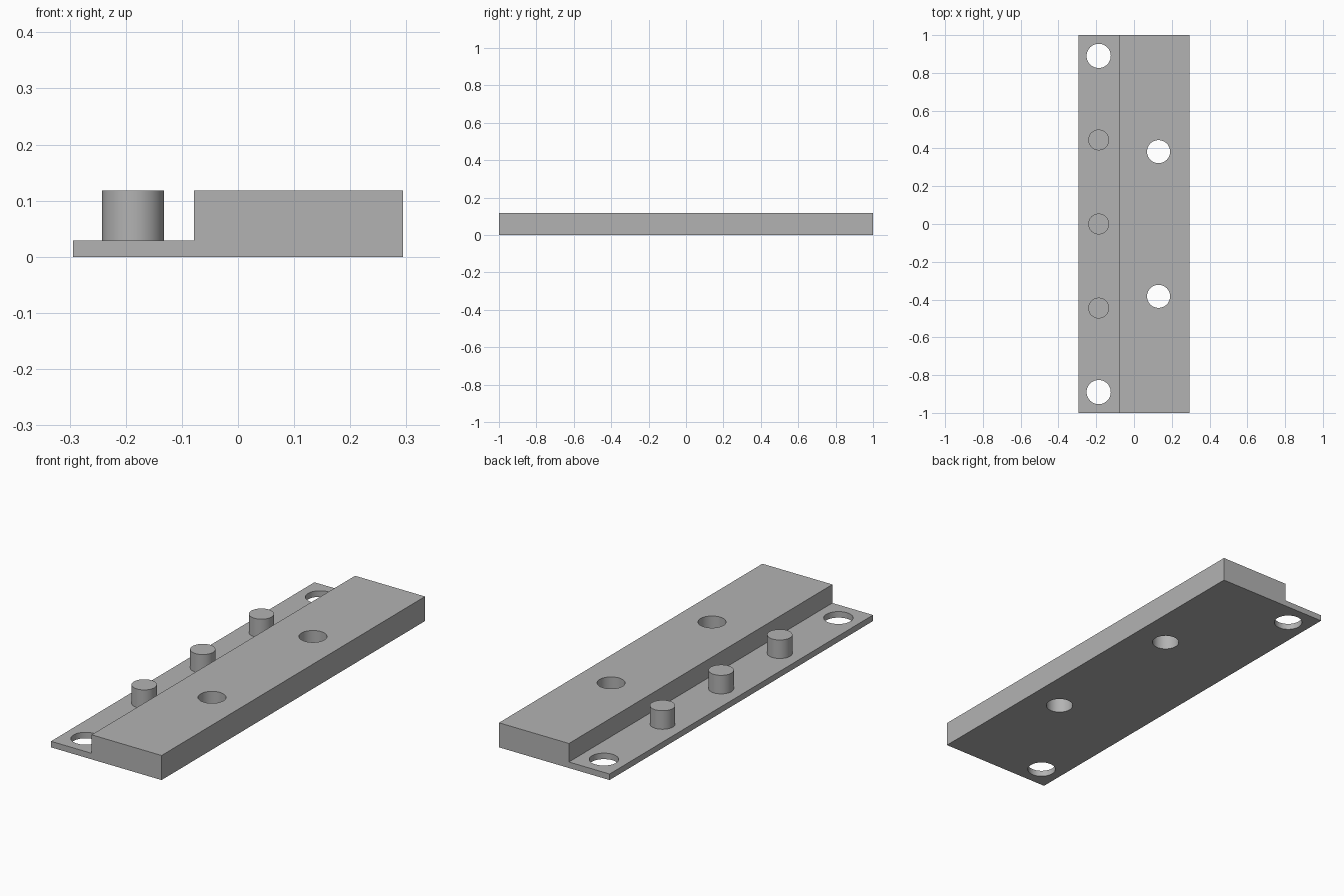
import bpy
import bmesh
from mathutils import Matrix

# Remove the default cube only
default = bpy.data.objects.get("Cube")
if default:
    bpy.data.objects.remove(default, do_unlink=True)

LEFT, RIGHT, STEP = 0.294, -0.294, -0.078
LEDGE, TOP, HALF_LENGTH = 0.029, 0.118, 1.0
ROW_X, BLOCK_HOLE_X = -0.187, 0.13

# Single grey material
grey = bpy.data.materials.new("plain grey")
grey.use_nodes = True
grey.diffuse_color = (0.45, 0.45, 0.45, 1)
grey.node_tree.nodes["Principled BSDF"].inputs["Base Color"].default_value = grey.diffuse_color


def add_object(name, bm):
    bmesh.ops.recalc_face_normals(bm, faces=bm.faces)
    mesh = bpy.data.meshes.new(name)
    bm.to_mesh(mesh)
    bm.free()
    mesh.materials.append(grey)
    obj = bpy.data.objects.new(name, mesh)
    bpy.context.collection.objects.link(obj)
    return obj


def cylinder(name, x, y, radius, bottom, top):
    bm = bmesh.new()
    bmesh.ops.create_cone(
        bm, cap_ends=True, segments=64, radius1=radius, radius2=radius,
        depth=top - bottom, matrix=Matrix.Translation((x, y, (bottom + top) / 2)))
    return add_object(name, bm)


def smooth_sides(obj):
    bpy.ops.object.select_all(action="DESELECT")
    obj.select_set(True)
    bpy.context.view_layer.objects.active = obj
    bpy.ops.object.shade_smooth_by_angle(angle=0.6)


# Stepped bar: thick block with a thin ledge, extruded along its length
profile = [(RIGHT, 0), (LEFT, 0), (LEFT, TOP), (STEP, TOP), (STEP, LEDGE), (RIGHT, LEDGE)]
bm = bmesh.new()
face = bm.faces.new([bm.verts.new((x, -HALF_LENGTH, z)) for x, z in profile])
extruded = bmesh.ops.extrude_face_region(bm, geom=[face])["geom"]
bmesh.ops.translate(bm, vec=(0, 2 * HALF_LENGTH, 0),
                    verts=[v for v in extruded if isinstance(v, bmesh.types.BMVert)])
bar = add_object("stepped_bar", bm)

# Through holes: one at each end of the ledge, two through the block
for x, y, radius in ((ROW_X, 0.89, 0.064), (BLOCK_HOLE_X, 0.383, 0.061)):
    for side in (-1, 1):
        cutter = cylinder("hole_cutter", x, side * y, radius, -0.1, 0.3)
        cutter.hide_render = True
        cut = bar.modifiers.new("hole", "BOOLEAN")
        cut.operation = "DIFFERENCE"
        cut.solver = "EXACT"
        cut.object = cutter
        bpy.context.view_layer.objects.active = bar
        bpy.ops.object.modifier_apply(modifier=cut.name)
        bpy.data.objects.remove(cutter, do_unlink=True)
smooth_sides(bar)

# Locating pegs standing on the ledge
for name, y in (("front_peg", -0.445), ("middle_peg", 0), ("back_peg", 0.445)):
    smooth_sides(cylinder(name, ROW_X, y, 0.055, LEDGE, TOP))
